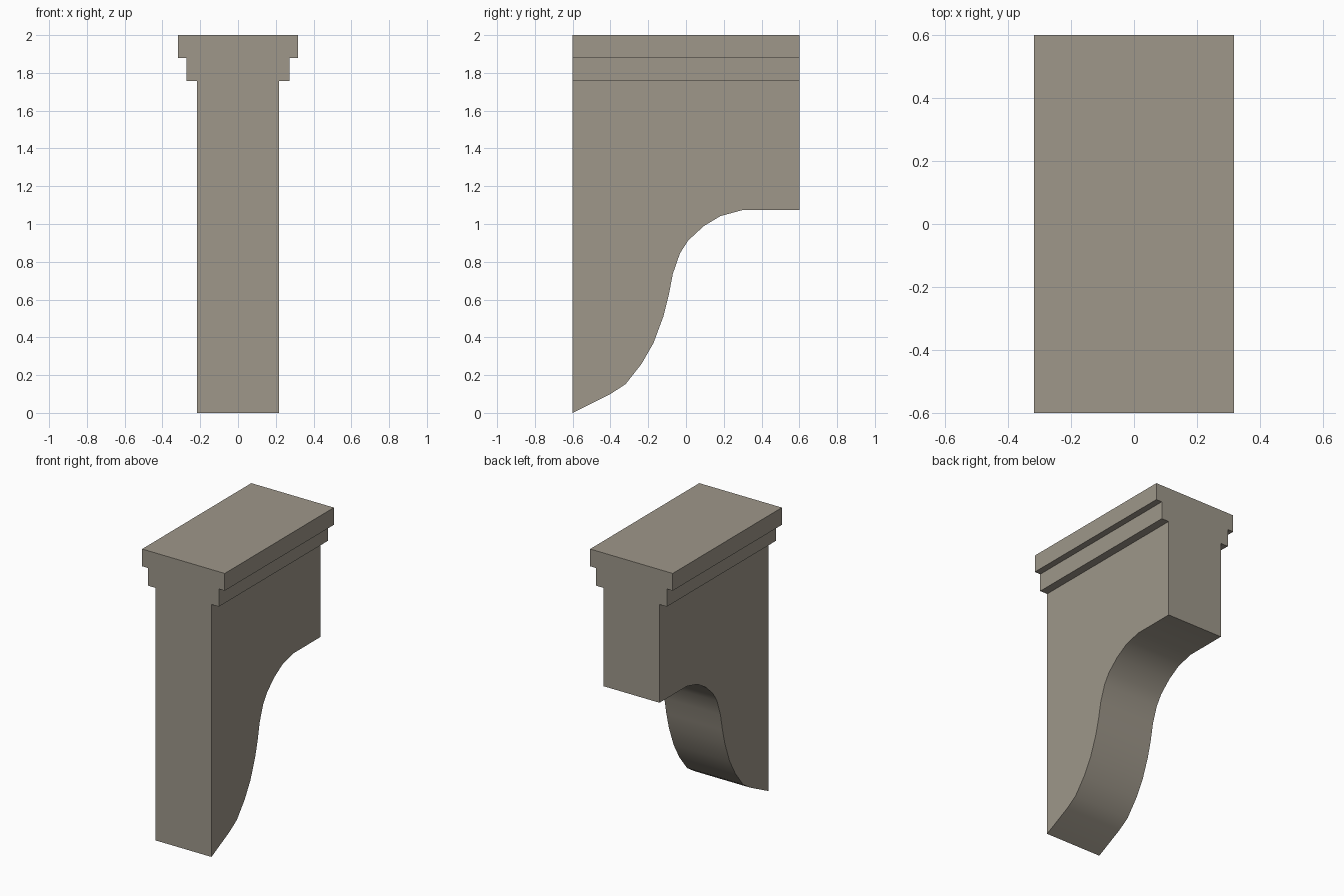
import bpy, bmesh, math

cube = bpy.data.objects.get("Cube")
if cube:
    bpy.data.objects.remove(cube, do_unlink=True)

# Single stone colour
stone = bpy.data.materials.new("warm_grey_stone")
stone.use_nodes = True
colour = (0.342, 0.309, 0.254, 1)
stone.diffuse_color = colour
stone.node_tree.nodes["Principled BSDF"].inputs["Base Color"].default_value = colour


def extrude_outline(name, points, offset):
    """Fill a closed 3D outline and extrude it along the offset."""
    bm = bmesh.new()
    face = bm.faces.new([bm.verts.new(p) for p in points])
    result = bmesh.ops.extrude_face_region(bm, geom=[face])
    moved = [v for v in result["geom"] if isinstance(v, bmesh.types.BMVert)]
    bmesh.ops.translate(bm, verts=moved, vec=offset)
    bmesh.ops.recalc_face_normals(bm, faces=bm.faces)
    mesh = bpy.data.meshes.new(name)
    bm.to_mesh(mesh)
    bm.free()
    mesh.materials.append(stone)
    obj = bpy.data.objects.new(name, mesh)
    bpy.context.collection.objects.link(obj)
    return obj


# Bracket: stepped T-section, mirrored in x, run from front to back
half = [(0.216, -0.05), (0.216, 1.757), (0.273, 1.757),
        (0.273, 1.88), (0.318, 1.88), (0.318, 2)]
section = half + [(-x, z) for x, z in reversed(half)]
bracket = extrude_outline("bracket", [(x, -0.6, z) for x, z in section], (0, 1.2, 0))

# Cutter: S-shaped underside with its ends run past the bracket
s_curve = [(-0.8, -0.1), (-0.6, 0), (-0.4, 0.1), (-0.32, 0.152), (-0.235, 0.26),
           (-0.172, 0.37), (-0.12, 0.51), (-0.092, 0.62), (-0.07, 0.735),
           (-0.032, 0.845), (0.012, 0.913), (0.093, 0.988), (0.182, 1.042),
           (0.297, 1.073), (0.8, 1.073), (0.8, -0.1)]
cutter = extrude_outline("underside_cutter", [(-0.5, y, z) for y, z in s_curve], (1, 0, 0))
cutter.hide_render = True

# Carve the underside, then drop the cutter
cut = bracket.modifiers.new("carve", 'BOOLEAN')
cut.operation = 'DIFFERENCE'
cut.solver = 'EXACT'
cut.object = cutter
bpy.ops.object.select_all(action='DESELECT')
bracket.select_set(True)
bpy.context.view_layer.objects.active = bracket
bpy.ops.object.modifier_apply(modifier=cut.name)
bpy.data.objects.remove(cutter, do_unlink=True)

# Smooth the curved underside, keep the corners crisp
bpy.ops.object.shade_smooth_by_angle(angle=math.radians(30))
